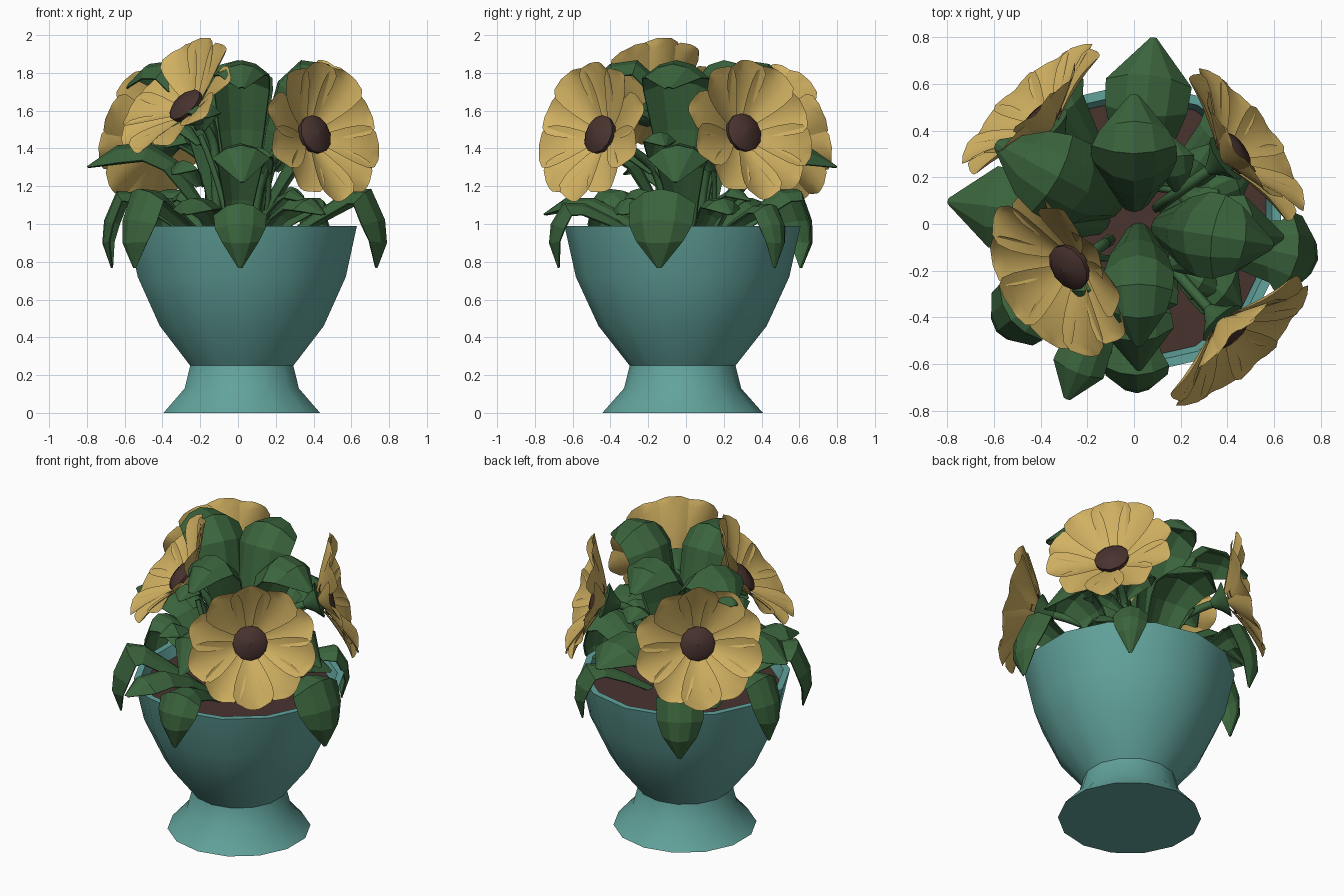
import bpy, bmesh, math, random
from mathutils import Vector, Matrix

if "Cube" in bpy.data.objects:
    bpy.data.objects.remove(bpy.data.objects["Cube"])

random.seed(4)


def material(name, rgb):
    m = bpy.data.materials.new(name)
    m.diffuse_color = (*rgb, 1)
    m.use_nodes = True
    m.node_tree.nodes["Principled BSDF"].inputs["Base Color"].default_value = m.diffuse_color
    return m


TEAL = material("teal glaze", (0.122, 0.365, 0.33))
BROWN = material("dark brown", (0.066, 0.033, 0.028))
GREEN = material("leaf green", (0.043, 0.128, 0.046))
GOLD = material("petal gold", (0.64, 0.44, 0.122))


def add(name, verts, faces, mat, smooth=None):
    me = bpy.data.meshes.new(name)
    me.from_pydata([tuple(v) for v in verts], [], faces)
    me.materials.append(mat)
    ob = bpy.data.objects.new(name, me)
    bpy.context.collection.objects.link(ob)
    if smooth:
        bpy.ops.object.select_all(action='DESELECT')
        bpy.context.view_layer.objects.active = ob
        ob.select_set(True)
        bpy.ops.object.shade_smooth_by_angle(angle=math.radians(smooth))
    return ob


def lathe(name, profile, mat, sides=14, smooth=35):
    """Revolve (r, z) points about the pot axis; r = 0 ends become caps."""
    verts, faces = [], []
    for r, z in profile:
        for i in range(sides):
            a = math.tau * (i + 0.5) / sides
            verts.append((0.02 + r * math.cos(a), -0.018 + r * math.sin(a), z))
    for k in range(len(profile) - 1):
        for i in range(sides):
            j = (i + 1) % sides
            faces.append((k * sides + i, k * sides + j, (k + 1) * sides + j, (k + 1) * sides + i))
    ob = add(name, verts, faces, mat, smooth)
    bm = bmesh.new()
    bm.from_mesh(ob.data)
    bmesh.ops.remove_doubles(bm, verts=bm.verts, dist=1e-4)
    bm.to_mesh(ob.data)
    bm.free()


def grid_faces(rows, cols):
    return [(r * cols + c, r * cols + c + 1, (r + 1) * cols + c + 1, (r + 1) * cols + c)
            for r in range(rows - 1) for c in range(cols - 1)]


def leaf(name, path, az, width, widths, origin=(0, 0), arch=0.28):
    """Arched strap following (r, z) points outward along the azimuth az."""
    a = math.radians(az)
    out, side = Vector((math.cos(a), math.sin(a), 0)), Vector((-math.sin(a), math.cos(a), 0))
    verts = []
    for i, (r, z) in enumerate(path):
        p0, p1 = path[max(i - 1, 0)], path[min(i + 1, len(path) - 1)]
        t = Vector((p1[0] - p0[0], p1[1] - p0[1])).normalized()
        up = out * -t.y + Vector((0, 0, t.x))
        c = Vector((*origin, z)) + out * r
        w = width * widths[i]
        for s in (-1, -0.5, 0, 0.5, 1):
            verts.append(c + side * (s * w / 2) - up * (s * s * w * arch))
    ob = add(name, verts, grid_faces(len(path), 5), GREEN)
    thick = ob.modifiers.new("thickness", 'SOLIDIFY')
    thick.thickness = 0.008


# Pot: foot, bowl and soil
lathe("pot_foot", [(0, 0), (0.425, 0), (0.31, 0.13), (0.28, 0.25), (0, 0.25)], TEAL)
lathe("pot_bowl", [(0, 0.25), (0.28, 0.25), (0.445, 0.46), (0.565, 0.72), (0.625, 0.99),
                   (0.585, 0.99), (0.55, 0.88)], TEAL)
lathe("soil", [(0.56, 0.92), (0, 0.93)], BROWN)

# Tall inner leaves
TALL = [(0.06, 0.90), (0.09, 1.2), (0.13, 1.5), (0.20, 1.75), (0.32, 1.86), (0.46, 1.84), (0.58, 1.72)]
TALL_W = [0.3, 0.5, 0.8, 1.0, 0.98, 0.8, 0.1]
for az, w, k, o in ((-9, 0.36, 1.0, (0.02, 0)), (-90, 0.29, 1, (0.02, 0.06)),
                    (90, 0.36, 0.95, (0, 0)), (152, 0.37, 1.15, (0, 0.03))):
    leaf("tall_leaf", [(r * k, z) for r, z in TALL], az, w, TALL_W, o)

# Middle leaves
MID = [(0.10, 0.90), (0.20, 1.13), (0.33, 1.33), (0.47, 1.42), (0.64, 1.41), (0.8, 1.30)]
MID_W = [0.3, 0.5, 0.75, 0.95, 1.0, 0.05]
for az, w, k, drop in ((-5, 0.32, 0.8, 0.08), (-88, 0.30, 0.78, 0.08), (84, 0.36, 1, 0), (173, 0.34, 1, 0)):
    leaf("middle_leaf", [(r * k, z - drop * (r == 0.8)) for r, z in MID], az, w, MID_W)

# Low leaves drooping over the rim
LOW = [(0.2, 0.90), (0.42, 1.06), (0.58, 1.17), (0.70, 1.18), (0.77, 1.02), (0.78, 0.9), (0.73, 0.77)]
LOW_W = [0.3, 0.55, 0.75, 1.0, 0.95, 0.7, 0.05]
for az, w, k, h in ((-11, 0.35, 1.02, 1), (-89, 0.27, 0.92, 0.68),
                    (-142, 0.29, 0.95, 1), (172, 0.24, 0.92, 0.95), (122, 0.28, 0.98, 1),
                    (48, 0.2, 0.86, 0.65)):
    leaf("low_leaf", [(r * k, z if z < 0.95 else 0.95 + (z - 0.95) * h) for r, z in LOW], az, w, LOW_W)

# Leaves lying level across the rim
FLAT = [(0.15, 0.90), (0.35, 1.05), (0.52, 1.13), (0.68, 1.13), (0.8, 1.05)]
for az, w, k in ((-111, 0.22, 1.0), (-38, 0.24, 0.72), (140, 0.24, 0.8), (25, 0.2, 0.7)):
    leaf("rim_leaf", [(r * k, z) for r, z in FLAT], az, w, [0.3, 0.6, 0.9, 1.0, 0.1])


def petal(angle, lift, base):
    """Rounded petal in the flower frame (z = facing direction)."""
    verts = []
    prof = (0.05, 0.12, 0.18, 0.225, 0.245, 0.205, 0.09)
    for i, w in enumerate(prof):
        t = (0, 0.2, 0.4, 0.6, 0.8, 0.93, 1.0)[i]
        r = 0.06 + 0.335 * t - lift * 0.4 * t * t
        h = base + 0.125 * t ** 0.9 + lift * t * t - 0.03 * t ** 4
        for s in (-1, -0.5, 0, 0.5, 1):
            p = Vector((r - 0.12 * w * s * s * t, s * w / 2, h + 0.12 * w * s * s))
            verts.append(Matrix.Rotation(angle, 3, 'Z') @ p)
    return verts


def tube(name, pts, radius):
    cu = bpy.data.curves.new(name, 'CURVE')
    cu.dimensions = '3D'
    cu.bevel_depth, cu.bevel_resolution = radius, 1
    cu.resolution_u = 4
    sp = cu.splines.new('NURBS')
    sp.points.add(len(pts) - 1)
    for p, q in zip(sp.points, pts):
        p.co = (*q, 1)
    sp.use_endpoint_u, sp.order_u = True, 3
    cu.materials.append(GREEN)
    bpy.context.collection.objects.link(bpy.data.objects.new(name, cu))


def flower(centre, normal):
    c, n = Vector(centre), Vector(normal).normalized()
    M = Matrix.Translation(c) @ n.to_track_quat('Z', 'Y').to_matrix().to_4x4()
    # Petals: the upper ones fold forward more
    verts, faces = [], []
    for i in range(10):
        a = math.tau * (i + 0.5) / 10
        lift = 0.08 * max(0, math.sin(a)) ** 1.5 + random.uniform(-0.01, 0.01)
        faces += [[v + len(verts) for v in f] for f in grid_faces(7, 5)]
        verts += [M @ v for v in petal(a, lift, -0.035 + 0.012 * (i % 2))]
    add("flower_petals", verts, faces, GOLD, 60)
    # Domed centre and green cup behind
    for name, prof, mat in (
            ("flower_centre", [(0.1, -0.01), (0.105, 0.02), (0.075, 0.042), (0.002, 0.052)], BROWN),
            ("flower_cup", [(0.022, -0.13), (0.06, -0.08), (0.11, -0.035), (0.002, -0.03)], GREEN)):
        vs = [M @ Vector((r * math.cos(math.tau * k / 12), r * math.sin(math.tau * k / 12), z))
              for r, z in prof for k in range(12)]
        fs = [(j * 12 + k, j * 12 + (k + 1) % 12, (j + 1) * 12 + (k + 1) % 12, (j + 1) * 12 + k)
              for j in range(len(prof) - 1) for k in range(12)]
        add(name, vs, fs, mat, 50)
    # Stem and the small leaves on it
    flat = Vector((c.x, c.y, 0)).normalized()
    back = c - n * 0.1
    tube("flower_stem", [flat * 0.12 + Vector((0, 0, 0.9)), flat * 0.15 + Vector((0, 0, 1.25)),
                         back - n * 0.14, back], 0.024)
    az = math.degrees(math.atan2(c.y, c.x))
    for da, z in ((-65, c.z - 0.2), (65, c.z - 0.12), (20, c.z - 0.42)):
        leaf("stem_leaf", [(0, z), (0.07, z + 0.09), (0.15, z + 0.13), (0.24, z + 0.06)],
             az + da, 0.17, [0.25, 0.8, 1, 0.05], (flat.x * 0.24, flat.y * 0.24))
    # Thin side stalk beside the stem
    side = Vector((-flat.y, flat.x, 0)) * 0.09
    tube("side_stalk", [flat * 0.1 + side + Vector((0, 0, 0.9)), flat * 0.16 + side + Vector((0, 0, 1.2)),
                        flat * 0.24 + Vector((0, 0, c.z - 0.15))], 0.016)


flower((-0.27, -0.18, 1.62), (-0.63, -0.42, 0.65))
flower((0.42, 0.30, 1.48), (0.78, 0.55, 0.3))
flower((0.40, -0.45, 1.47), (0.64, -0.70, 0.30))
flower((-0.39, 0.44, 1.46), (-0.66, 0.70, 0.28))
